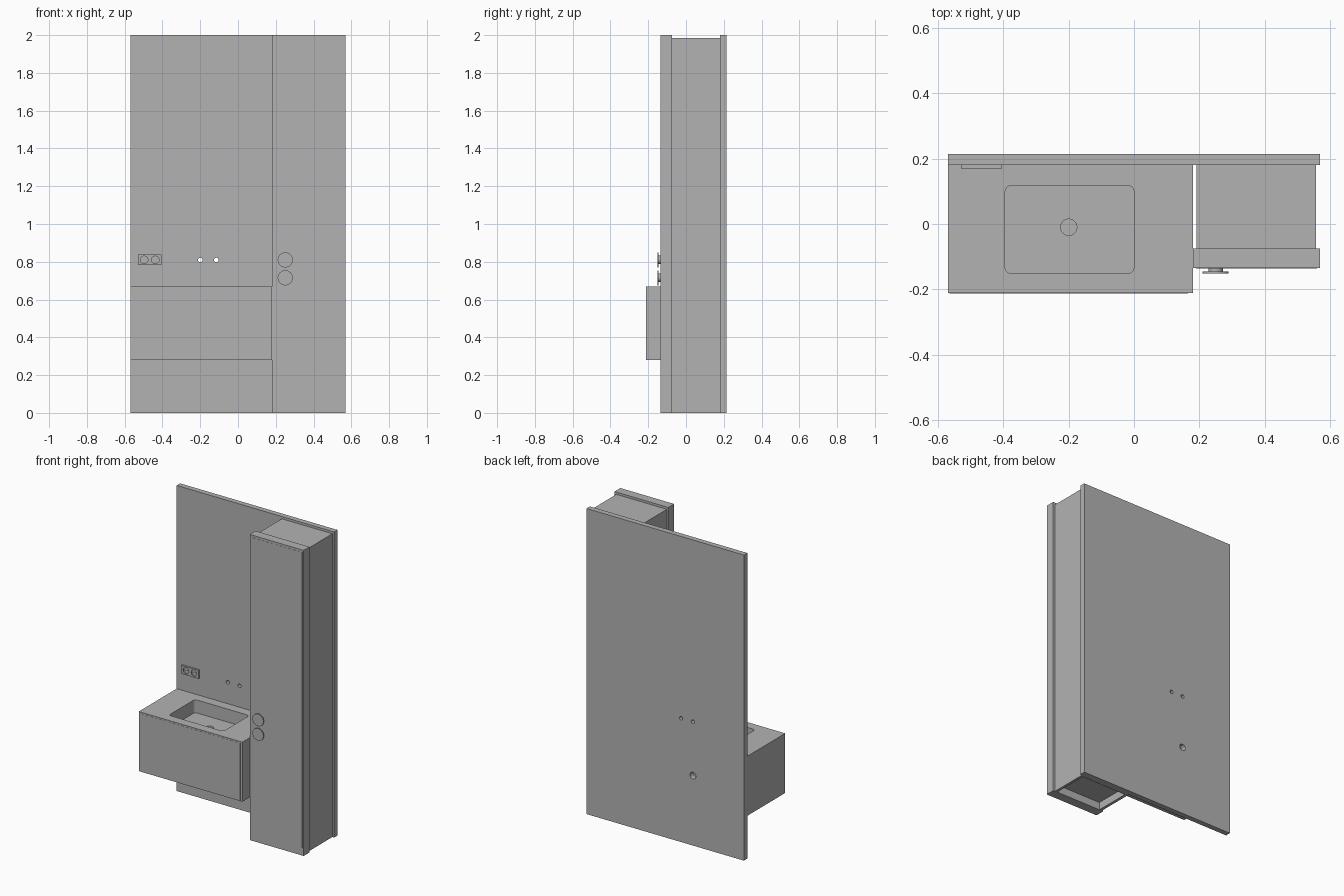
import bpy, bmesh, math
from mathutils import Matrix

cube = bpy.data.objects.get("Cube")
if cube:
    bpy.data.objects.remove(cube, do_unlink=True)

grey = bpy.data.materials.new("plain grey")
grey.use_nodes = True
grey.diffuse_color = (0.45, 0.45, 0.45, 1)
grey.node_tree.nodes["Principled BSDF"].inputs["Base Color"].default_value = grey.diffuse_color


def finish(name, bm):
    mesh = bpy.data.meshes.new(name)
    bm.to_mesh(mesh)
    bm.free()
    mesh.materials.append(grey)
    obj = bpy.data.objects.new(name, mesh)
    bpy.context.collection.objects.link(obj)
    return obj


def box(name, x, y, z, corner=0):
    """Box from (min, max) pairs, with optionally rounded vertical corners."""
    bm = bmesh.new()
    bmesh.ops.create_cube(bm, size=1)
    for v in bm.verts:
        v.co = [lo + (c + 0.5) * (hi - lo) for c, (lo, hi) in zip(v.co, (x, y, z))]
    if corner:
        upright = [e for e in bm.edges if abs(e.verts[0].co.z - e.verts[1].co.z) > 1e-4]
        bmesh.ops.bevel(bm, geom=upright, offset=corner, segments=5, profile=0.5, affect='EDGES')
    return finish(name, bm)


def disc(name, x, z, radius, y):
    """Cylinder whose axis runs front to back."""
    bm = bmesh.new()
    bmesh.ops.create_cone(bm, cap_ends=True, segments=32, radius1=radius, radius2=radius,
                          depth=y[1] - y[0])
    bm.transform(Matrix.Translation((x, sum(y) / 2, z)) @ Matrix.Rotation(math.pi / 2, 4, 'X'))
    return smooth(finish(name, bm))


def smooth(obj):
    bpy.ops.object.select_all(action='DESELECT')
    obj.select_set(True)
    bpy.context.view_layer.objects.active = obj
    bpy.ops.object.shade_smooth_by_angle(angle=math.radians(30))
    return obj


def cut(obj, cutter):
    mod = obj.modifiers.new("cut", 'BOOLEAN')
    mod.operation = 'DIFFERENCE'
    mod.solver = 'EXACT'
    mod.object = cutter
    bpy.context.view_layer.objects.active = obj
    bpy.ops.object.modifier_apply(modifier=mod.name)
    bpy.data.objects.remove(cutter, do_unlink=True)


# Wall panel with two tap holes and a waste hole
panel = box("wall_panel", (-0.57, 0.57), (0.18, 0.215), (0, 2))
for x, z, r in ((-0.2, 0.81, 0.012), (-0.115, 0.81, 0.012), (-0.2, 0.457, 0.022)):
    cut(panel, disc("hole_cutter", x, z, r, (0.1, 0.3)))

# Vanity block with a rounded basin and a drain
vanity = box("vanity", (-0.57, 0.18), (-0.212, 0.18), (0.28, 0.67))
cut(vanity, box("basin_cutter", (-0.395, 0), (-0.152, 0.118), (0.585, 0.8), corner=0.02))
bm = bmesh.new()
bmesh.ops.create_cone(bm, cap_ends=True, segments=32, radius1=0.025, radius2=0.025, depth=0.04)
bm.transform(Matrix.Translation((-0.2, -0.01, 0.58)))
cut(vanity, finish("drain_cutter", bm))
box("vanity_front", (-0.565, 0.165), (-0.213, -0.2), (0.281, 0.66))

# Tall cabinet: body with a hollow foot, thick front and thin door
body = box("cabinet_body", (0.191, 0.557), (-0.075, 0.18), (0, 1.985))
cut(body, box("foot_cutter", (0.21, 0.54), (-0.073, 0.165), (-0.1, 0.05)))
box("cabinet_front", (0.18, 0.57), (-0.135, -0.075), (0, 2))
box("cabinet_door", (0.19, 0.56), (-0.136, -0.13), (0.05, 1.985))

# Two round handles on short stems
for name, z in (("upper", 0.81), ("lower", 0.715)):
    disc(name + "_handle_stem", 0.25, z, 0.022, (-0.146, -0.134))
    disc(name + "_handle_disc", 0.25, z, 0.04, (-0.151, -0.145))

# Double socket plate with recessed round wells
plate = box("socket_plate", (-0.53, -0.405), (0.17, 0.181), (0.782, 0.838))
for x in (-0.497, -0.438):
    cut(plate, disc("well_cutter", x, 0.81, 0.02, (0.16, 0.178)))
    for side in (-1, 1):
        disc("socket_pin_ring", x + side * 0.008, 0.81, 0.003, (0.176, 0.179))
